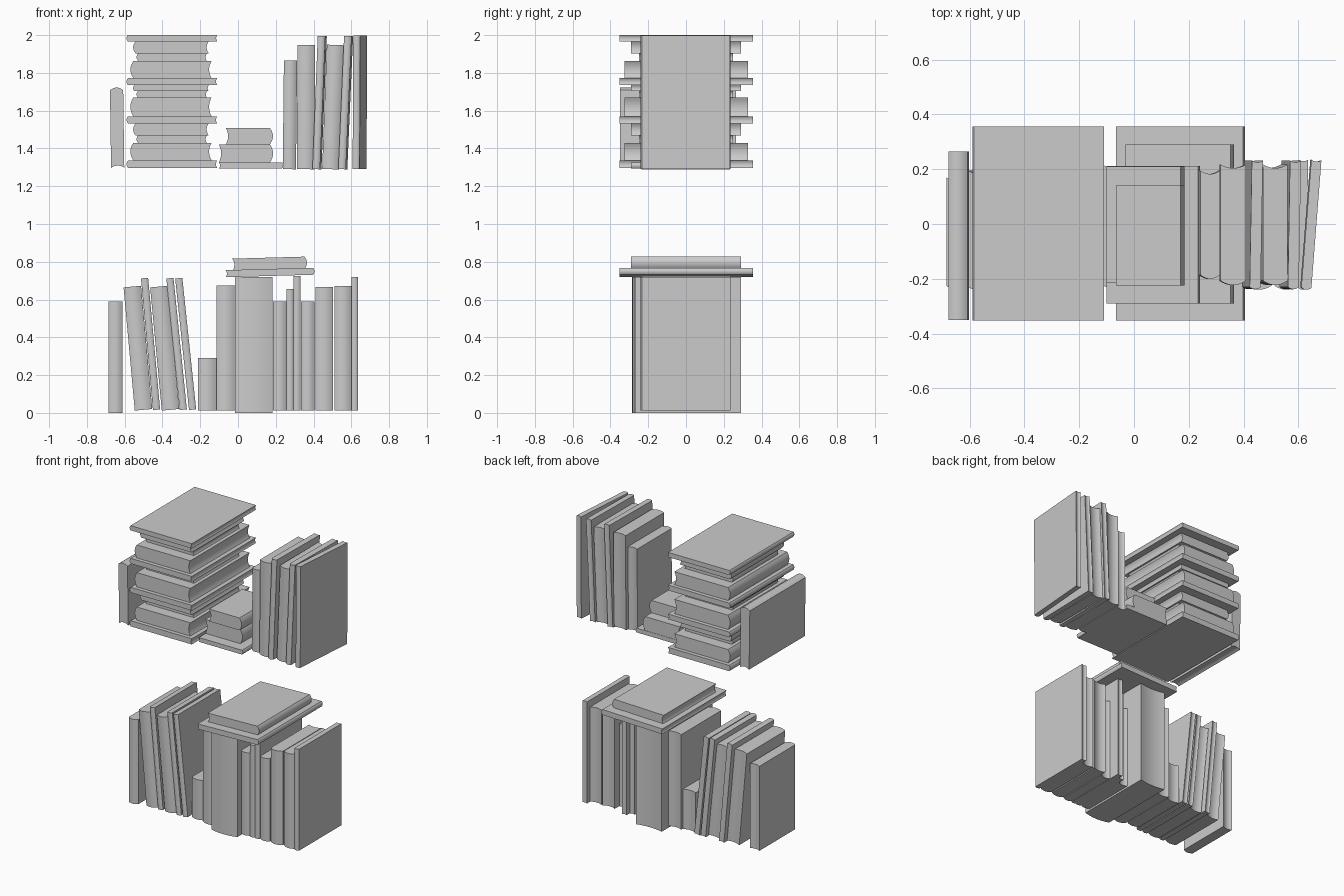
import bpy, math
from mathutils import Matrix, Vector

if "Cube" in bpy.data.objects:
    bpy.data.objects.remove(bpy.data.objects["Cube"])

# Axis frames: columns are where thickness, depth (spine is -depth) and height point
FRAMES = {
    'stand':   ((1, 0, 0), (0, 1, 0), (0, 0, 1)),
    'left':    ((0, 0, 1), (1, 0, 0), (0, 1, 0)),     # lying, spine to -x
    'right':   ((0, 0, -1), (-1, 0, 0), (0, 1, 0)),   # lying, spine to +x
    'up':      ((1, 0, 0), (0, 0, -1), (0, 1, 0)),    # on its fore-edge, spine up
}
SEG = 8


def book(name, t, d, h, centre, frame='stand', lean=0, yaw=0):
    """Extruded book section: rounded spine, hollow fore-edge."""
    bulge, hollow = min(0.2 * t, 0.016), min(0.17 * t, 0.013)
    prof = []
    for i in range(SEG + 1):
        u = -1 + 2 * i / SEG
        prof.append((u * t / 2, -d / 2 + bulge * u * u))
    for i in range(SEG + 1):
        u = 1 - 2 * i / SEG
        prof.append((u * t / 2, d / 2 - hollow * (1 - u * u)))
    n = len(prof)
    verts = [(x, y, z) for z in (-h / 2, h / 2) for x, y in prof]
    faces = [tuple(reversed(range(n))), tuple(range(n, 2 * n))]
    faces += [(i, (i + 1) % n, n + (i + 1) % n, n + i) for i in range(n)]
    me = bpy.data.meshes.new(name)
    me.from_pydata(verts, [], faces)
    ob = bpy.data.objects.new(name, me)
    bpy.context.collection.objects.link(ob)
    axes = Matrix(FRAMES[frame]).transposed().to_4x4()
    ob.matrix_world = (Matrix.Translation(Vector(centre))
                       @ Matrix.Rotation(math.radians(yaw), 4, 'Z')
                       @ Matrix.Rotation(math.radians(lean), 4, 'Y') @ axes)
    bpy.ops.object.select_all(action='DESELECT')
    ob.select_set(True)
    bpy.context.view_layer.objects.active = ob
    bpy.ops.object.shade_smooth_by_angle(angle=math.radians(30))
    return ob


def lying(name, x0, x1, y0, y1, z0, z1, spine, lean=0):
    book(name, z1 - z0, x1 - x0, y1 - y0,
         ((x0 + x1) / 2, (y0 + y1) / 2, (z0 + z1) / 2), spine, lean)


# Lower row, upright books: x0, x1, top, y front, y back
upright = [
    (-.685, -.612, .59, -.24, .17), (-.213, -.115, .29, -.22, .20),
    (-.113, -.015, .675, -.24, .215), (-.015, .183, .72, -.285, .29),
    (.184, .256, .59, -.24, .155), (.256, .294, .655, -.24, .20),
    (.294, .331, .725, -.24, .235), (.333, .405, .59, -.24, .155),
    (.41, .503, .667, -.24, .20), (.512, .60, .672, -.24, .20),
    (.60, .635, .72, -.24, .235),
]
for i, (x0, x1, top, y0, y1) in enumerate(upright):
    b = 0.0 if i in (0, 3) else 0.012
    book(f"lower_book_{i + 1}", x1 - x0, y1 - y0, top - b,
         ((x0 + x1) / 2, (y0 + y1) / 2, (top + b) / 2))

# Lower row, leaning books: centre x, thickness, depth, height, lean
leaning = [(-.53, .093, .44, .655, -5.2), (-.463, .038, .47, .70, -5.2),
           (-.388, .093, .44, .655, -5.4), (-.325, .038, .47, .70, -5.8),
           (-.277, .038, .47, .70, -6)]
for i, (x, t, d, h, a) in enumerate(leaning):
    book(f"leaning_book_{i + 1}", t, d, h, (x, -.245 + d / 2, .015 + h / 2), lean=a)

# Two books lying on the lower row
lying("flat_book_wide", -.065, .405, -.352, .355, .725, .762, 'right', -1.6)
lying("flat_book_small", -.03, .365, -.29, .29, .758, .822, 'right', -1.6)

# Upper tall stack, top to bottom: size key and z boundaries
SIZES = {'W': (-.59, -.11, -.352, .355), 'M': (-.555, -.155, -.29, .29),
         'S': (-.537, -.165, -.25, .25), 'L': (-.57, -.14, -.325, .328)}
heights = [2.0, 1.967, 1.903, 1.863, 1.772, 1.735, 1.703, 1.67,
           1.57, 1.533, 1.468, 1.43, 1.337, 1.297]
for i, k in enumerate("WMSLWMSLWMSLW"):
    lying(f"stack_book_{i + 1}", *SIZES[k], heights[i + 1], heights[i], 'left')

# Upper short stack
lying("short_stack_bottom", -.10, .24, -.29, .212, 1.295, 1.325, 'right')
lying("short_stack_middle", -.102, .185, -.215, .21, 1.325, 1.422, 'right')
lying("short_stack_top", -.065, .185, -.225, .14, 1.422, 1.508, 'right')

# Upper left book standing on its fore-edge
book("end_book", .07, .425, .615, (-.64, -.043, 1.51), 'up', -0.8)

# Upper right standing books: centre x, thickness, depth, height, lean, yaw
right = [(.275, .07, .395, .575, .6, 0), (.36, .093, .44, .658, .4, 0),
         (.432, .04, .47, .705, 2.3, -1), (.503, .09, .44, .658, 2.2, 0),
         (.57, .04, .47, .705, 2.5, -1), (.645, .037, .475, .708, .3, -4.5)]
for i, (x, t, d, h, a, r) in enumerate(right):
    book(f"upper_book_{i + 1}", t, d, h, (x, -.003, 1.29 + h / 2), lean=a, yaw=r)
